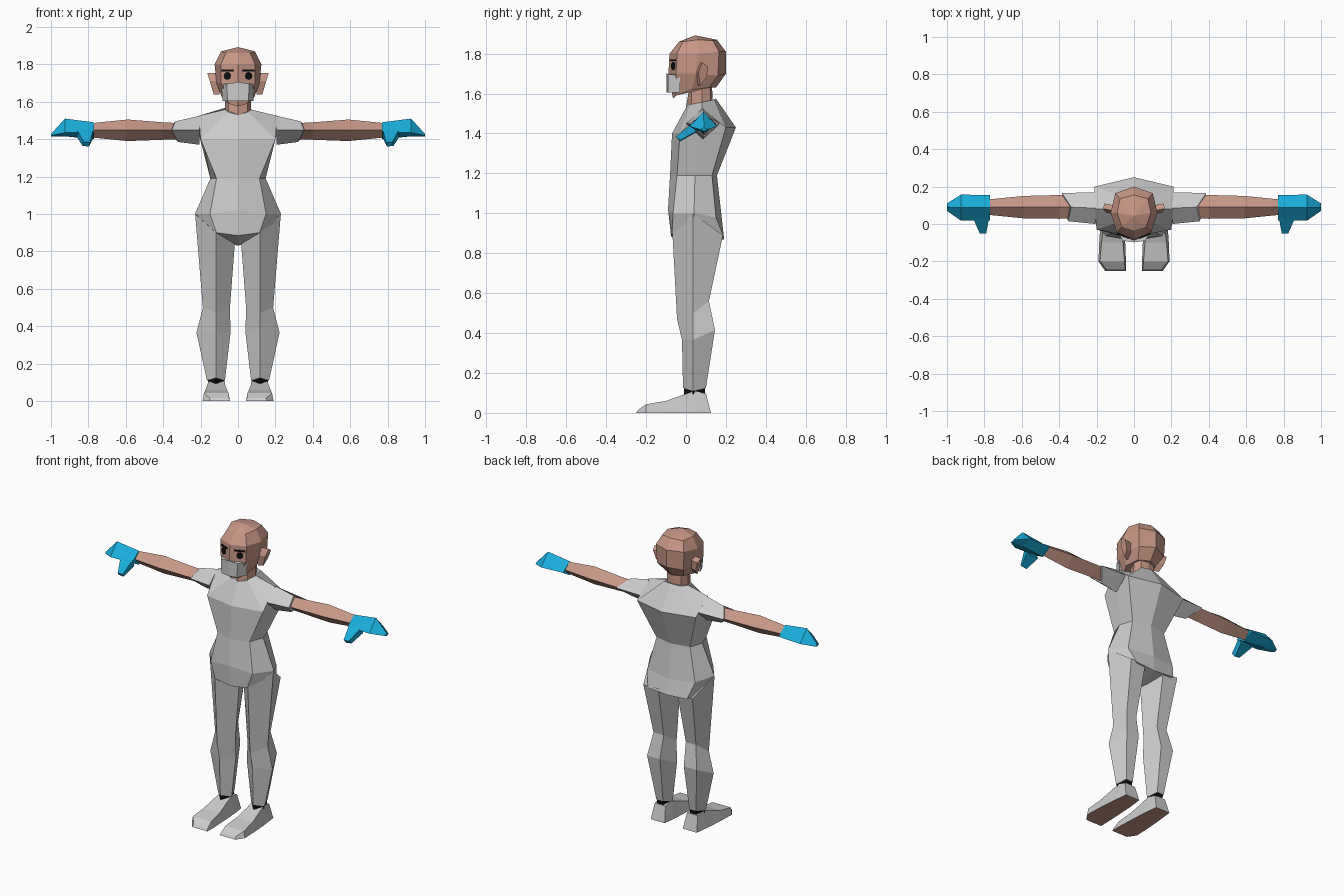
import bpy, bmesh
from math import sin, cos, pi, radians
from mathutils import Vector


def material(name, rgb):
    m = bpy.data.materials.new(name)
    m.diffuse_color = (*rgb, 1)
    return m


SKIN = material("skin", (0.57, 0.31, 0.24))
GLOVE = material("glove_blue", (0.01, 0.42, 0.71))
BLACK = material("black", (0.005, 0.005, 0.005))


def loft(name, rings, mat=None, mirror=False):
    """Skin a list of rings; a one-point ring becomes an apex, others are capped."""
    bm = bmesh.new()
    vr = [[bm.verts.new(p) for p in r] for r in rings]
    for a, b in zip(vr, vr[1:]):
        n = len(a)
        for i in range(n):
            j = (i + 1) % n
            if len(b) == 1:
                bm.faces.new((a[i], a[j], b[0]))
            else:
                bm.faces.new((a[i], a[j], b[j], b[i]))
    for r in (vr[0], vr[-1]):
        if len(r) > 2:
            bm.faces.new(r)
    bmesh.ops.recalc_face_normals(bm, faces=bm.faces)
    me = bpy.data.meshes.new(name)
    bm.to_mesh(me)
    bm.free()
    ob = bpy.data.objects.new(name, me)
    bpy.context.collection.objects.link(ob)
    if mat:
        me.materials.append(mat)
    if mirror:
        ob.modifiers.new("Mirror", 'MIRROR')
    return ob


def sym(*half):
    """Full ring from points running front centre -> side -> back centre."""
    return list(half) + [(-x, y, z) for x, y, z in half[-2:0:-1]]


def diamond(x, yf, yb, top, mid, bot):
    """Four-sided limb section across x."""
    yc = (yf + yb) / 2
    return [(x, yf, mid), (x, yc, top), (x, yb, mid), (x, yc, bot)]


# Shirt, from collar down to crotch
loft("shirt", [
    sym((0, 0.0, 1.53), (0.055, 0.02, 1.545), (0.075, 0.08, 1.557), (0.06, 0.14, 1.57), (0, 0.15, 1.575)),
    sym((0, -0.07, 1.40), (0.2, -0.03, 1.40), (0.21, 0.08, 1.525), (0.21, 0.2, 1.43), (0, 0.25, 1.43)),
    sym((0, -0.08, 1.19), (0.115, -0.045, 1.19), (0.148, 0.045, 1.19), (0.12, 0.13, 1.19), (0, 0.155, 1.19)),
    sym((0, -0.09, 1.02), (0.15, -0.065, 1.0), (0.23, 0.04, 1.0), (0.17, 0.15, 0.98), (0, 0.18, 0.97)),
    sym((0, -0.075, 0.885), (0.115, -0.07, 0.9), (0.21, 0.04, 0.9), (0.14, 0.19, 0.88), (0, 0.19, 0.87)),
    [(0, 0.05, 0.83)],
])

# Sleeves
loft("sleeves", [
    diamond(0.205, 0.0, 0.17, 1.525, 1.45, 1.37),
    [(0.353, 0.015, 1.45), (0.335, 0.09, 1.495), (0.385, 0.165, 1.45), (0.32, 0.09, 1.385)],
], mirror=True)

# Bare arms
loft("arms", [
    diamond(0.30, 0.03, 0.155, 1.485, 1.45, 1.40),
    diamond(0.40, 0.028, 0.155, 1.49, 1.45, 1.397),
    diamond(0.59, 0.03, 0.15, 1.505, 1.45, 1.39),
    diamond(0.79, 0.05, 0.13, 1.485, 1.45, 1.41),
], SKIN, mirror=True)

# Gloved hands and thumbs
loft("gloves", [
    diamond(0.77, 0.02, 0.155, 1.49, 1.44, 1.40),
    diamond(0.925, 0.018, 0.157, 1.51, 1.435, 1.415),
    diamond(1.0, 0.07, 0.11, 1.428, 1.42, 1.413),
], GLOVE, mirror=True)
loft("thumbs", [
    [(0.775, 0.05, 1.405), (0.86, 0.05, 1.41), (0.86, 0.03, 1.45), (0.775, 0.03, 1.45)],
    [(0.797, -0.03, 1.36), (0.832, -0.03, 1.365), (0.825, -0.05, 1.385), (0.79, -0.05, 1.385)],
], GLOVE, mirror=True)


def leg_ring(yf, yb, xi, xo, zf, zs, zb, zo=None):
    w = (xo - xi) / 4
    return [(0.118, yf, zf), (xo, 0.035, zo or zs), (xo - w, yb, zb),
            (xi + w, yb, zb), (xi, 0.035, zs)]


# Trouser legs, black ankles
loft("trouser_legs", [
    leg_ring(-0.068, 0.185, 0.015, 0.229, 0.9, 0.87, 0.89, 1.0),
    leg_ring(-0.045, 0.115, 0.043, 0.188, 0.47, 0.5, 0.56),
    leg_ring(-0.02, 0.145, 0.04, 0.222, 0.365, 0.365, 0.415),
    leg_ring(-0.015, 0.10, 0.07, 0.166, 0.125, 0.11, 0.125),
], mirror=True)
loft("ankles", [
    leg_ring(-0.01, 0.095, 0.075, 0.161, 0.14, 0.14, 0.14),
    leg_ring(-0.01, 0.095, 0.075, 0.161, 0.08, 0.08, 0.08),
], BLACK, mirror=True)


def shoe_ring(yb, yt, xi, xo, zt, inset):
    return [(xi, yb, 0), (xo, yb, 0), (xo - inset, yt, zt), (xi + inset, yt, zt)]


# Shoes with skin-toned soles
shoes = loft("shoes", [
    shoe_ring(0.125, 0.10, 0.065, 0.165, 0.097, 0.012),
    shoe_ring(0.04, 0.04, 0.055, 0.175, 0.11, 0.018),
    shoe_ring(-0.01, -0.01, 0.052, 0.18, 0.092, 0.018),
    shoe_ring(-0.10, -0.10, 0.047, 0.186, 0.06, 0.012),
    shoe_ring(-0.20, -0.20, 0.043, 0.19, 0.043, 0.008),
    shoe_ring(-0.25, -0.24, 0.043, 0.155, 0.015, 0.005),
], mirror=True)
shoes.data.materials.append(material("shoe_grey", (0.8, 0.8, 0.8)))
shoes.data.materials.append(SKIN)
for p in shoes.data.polygons:
    p.material_index = 1 if p.normal.z < -0.9 else 0

# Neck and head
loft("neck", [
    sym((0, -0.005, 1.50), (0.05, 0.025, 1.52), (0.07, 0.08, 1.52), (0.05, 0.125, 1.53), (0, 0.135, 1.53)),
    sym((0, 0.02, 1.65), (0.05, 0.03, 1.65), (0.068, 0.08, 1.65), (0.05, 0.12, 1.65), (0, 0.13, 1.65)),
], SKIN)
loft("head", [
    sym((0, -0.065, 1.575), (0.05, -0.05, 1.59), (0.085, 0.03, 1.62), (0.065, 0.115, 1.63), (0, 0.15, 1.63)),
    sym((0, -0.088, 1.70), (0.09, -0.05, 1.70), (0.115, 0.05, 1.70), (0.095, 0.16, 1.69), (0, 0.2, 1.70)),
    sym((0, -0.083, 1.80), (0.092, -0.045, 1.80), (0.125, 0.06, 1.80), (0.1, 0.165, 1.81), (0, 0.2, 1.81)),
    sym((0, -0.035, 1.86), (0.065, -0.015, 1.86), (0.09, 0.06, 1.87), (0.075, 0.135, 1.865), (0, 0.155, 1.87)),
    [(0, 0.045, 1.892)],
], SKIN)

# Ears
ear = [(0.05, 1.71), (0.07, 1.755), (0.098, 1.735), (0.092, 1.68), (0.06, 1.64)]
loft("ears", [
    [(0.10, y, z) for y, z in ear],
    [(0.13 + 0.3 * (z - 1.64), y + 0.012, z) for y, z in ear],
], SKIN, mirror=True)

# Face mask, wrapped round the jaw
mask_plan = [(0, -0.098), (0.06, -0.09), (0.09, -0.03), (0, -0.03)]
loft("face_mask", [
    sym(*[(x * 0.92, y, 1.605) for x, y in mask_plan]),
    sym(*[(x, y, 1.705 - 0.15 * x) for x, y in mask_plan]),
])

# Eyes and brows lie on the slanted face planes
along = Vector((cos(radians(23)), sin(radians(23)), 0))
out = Vector((along.y, -along.x, 0))


def face_plate(name, centre, outline):
    loft(name, [[Vector(centre) + along * u + out * d + Vector((0, 0, v)) for u, v in outline]
                for d in (-0.006, 0.005)], BLACK, mirror=True)


face_plate("eyes", (0.057, -0.063, 1.738),
           [(0.02 * cos(pi * i / 4), 0.021 * sin(pi * i / 4)) for i in range(8)])
face_plate("eyebrows", (0.055, -0.063, 1.768),
           [(-0.033, -0.005), (0.033, -0.005), (0.033, 0.004), (-0.033, 0.004)])
